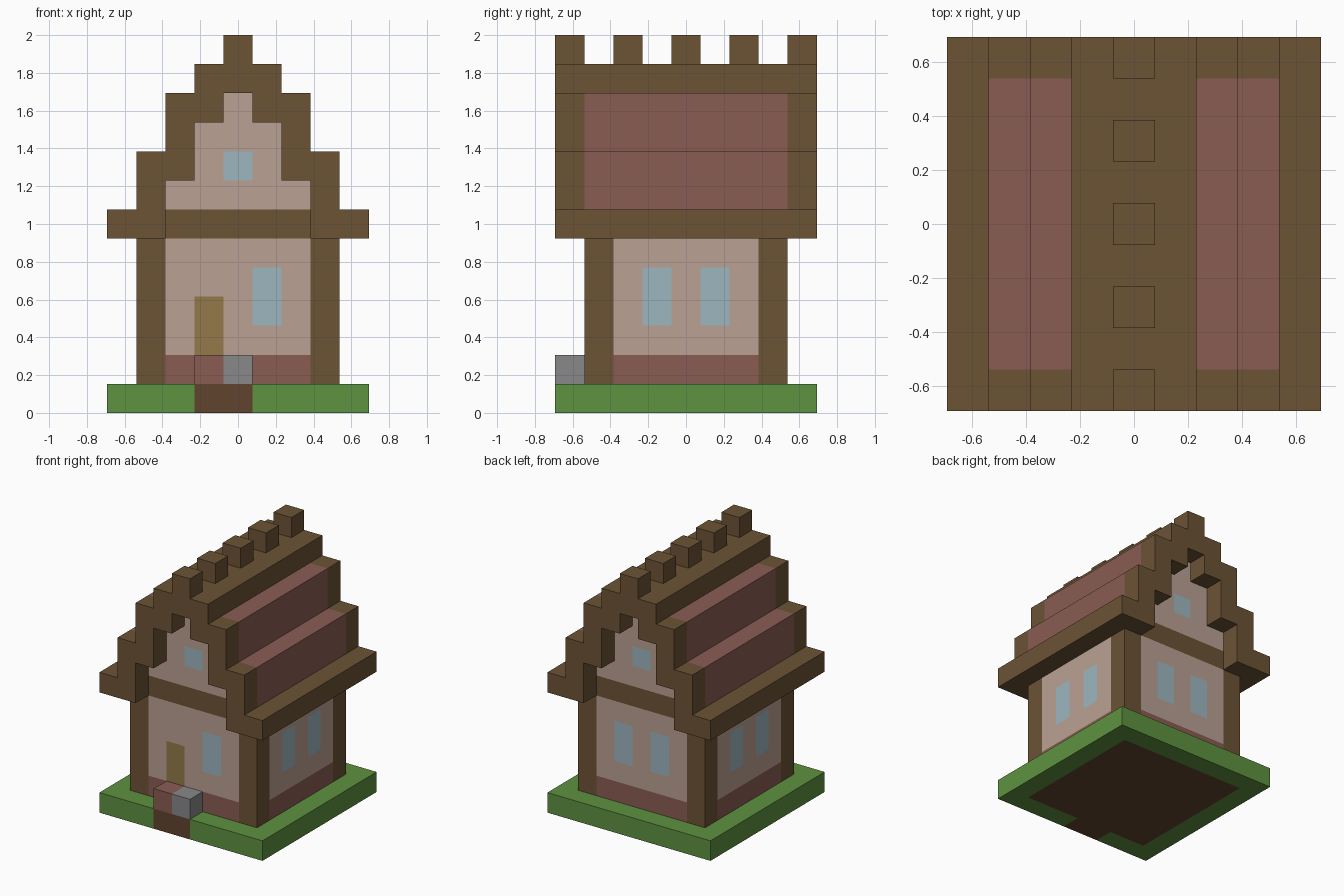
import bpy
import bmesh
from mathutils import Vector

cube = bpy.data.objects.get("Cube")
if cube:
    bpy.data.objects.remove(cube, do_unlink=True)

U = 2 / 13  # size of one building block; all parts are laid out in blocks


def material(name, rgb):
    """Flat material from a 0-255 display colour."""
    lin = [((c / 255 + 0.055) / 1.055) ** 2.4 for c in rgb] + [1]
    m = bpy.data.materials.new(name)
    m.use_nodes = True
    m.diffuse_color = lin
    bsdf = m.node_tree.nodes["Principled BSDF"]
    bsdf.inputs["Base Color"].default_value = lin
    bsdf.inputs["Roughness"].default_value = 1
    return m


timber = material("timber brown", (108, 83, 53))
tile = material("brick red", (138, 92, 83))
plaster = material("plaster", (186, 161, 147))
glass = material("window blue", (157, 182, 191))
door = material("door wood", (147, 122, 74))
stone = material("stone grey", (136, 136, 138))
grass = material("grass green", (94, 146, 64))
dirt = material("dirt brown", (96, 68, 45))


def finish(name, bm, mats, cuts=(), rule=None):
    """Slice the mesh at block lines, colour faces by rule, make the object."""
    for axis, values in enumerate(cuts):
        normal = Vector([float(i == axis) for i in range(3)])
        for v in values:
            bmesh.ops.bisect_plane(bm, geom=bm.verts[:] + bm.edges[:] + bm.faces[:],
                                   plane_co=normal * v, plane_no=normal)
    bmesh.ops.recalc_face_normals(bm, faces=bm.faces)
    if rule:
        for f in bm.faces:
            f.material_index = mats.index(rule(f.calc_center_median(), f.normal))
    bmesh.ops.scale(bm, vec=(U, U, U), verts=bm.verts)
    me = bpy.data.meshes.new(name)
    bm.to_mesh(me)
    bm.free()
    for m in mats:
        me.materials.append(m)
    ob = bpy.data.objects.new(name, me)
    bpy.context.collection.objects.link(ob)
    return ob


def extrude_y(name, pts, y0, y1, mats, **kw):
    """Extrude an (x, z) outline from y0 to y1."""
    bm = bmesh.new()
    face = bm.faces.new([bm.verts.new((x, y0, z)) for x, z in pts])
    ext = bmesh.ops.extrude_face_region(bm, geom=[face], use_keep_orig=True)
    moved = [g for g in ext["geom"] if isinstance(g, bmesh.types.BMVert)]
    bmesh.ops.translate(bm, vec=(0, y1 - y0, 0), verts=moved)
    return finish(name, bm, mats, **kw)


def box(name, x, y, z, mats, **kw):
    pts = [(x[0], z[0]), (x[1], z[0]), (x[1], z[1]), (x[0], z[1])]
    return extrude_y(name, pts, y[0], y[1], mats, **kw)


def mirror(ob, x=True, y=False):
    m = ob.modifiers.new("Mirror", "MIRROR")
    m.use_axis = (x, y, False)


# Ground slab with a dirt underside and path
def ground_rule(c, n):
    path = -1.5 < c.x < 0.5 and c.y < -3.5
    under = n.z < -0.5 and max(abs(c.x), abs(c.y)) < 3.5
    return dirt if path or under else grass


box("ground", (-4.5, 4.5), (-4.5, 4.5), (0, 1), [grass, dirt],
    cuts=[(-3.5, -1.5, 0.5, 3.5), (-3.5, 3.5)], rule=ground_rule)

# Front steps
box("brick_step", (-1.5, -0.5), (-4.5, -3.5), (1, 2), [tile])
box("stone_step", (-0.5, 0.5), (-4.5, -3.5), (1, 2), [stone])


# Walls: corner posts, brick footing, plaster, windows and door
def wall_rule(c, n):
    if abs(n.z) > 0.5 or min(abs(c.x), abs(c.y)) > 2.5:
        return timber
    if c.z < 2:
        return tile
    along = c.x if abs(n.y) > 0.5 else c.y
    door_column = n.y < -0.5 and along < 0
    if 0.5 < abs(along) < 1.5:
        if door_column:
            return door if c.z < 4 else plaster
        if 3 < c.z < 5:
            return glass
    return plaster


lines = (-2.5, -1.5, -0.5, 0.5, 1.5, 2.5)
box("walls", (-3.5, 3.5), (-3.5, 3.5), (1, 6), [timber, tile, plaster, glass, door],
    cuts=[lines, lines, (2, 3, 4, 5)], rule=wall_rule)


# Stepped gables with a timber beam and an attic window
def gable_rule(c, n):
    if c.z < 7:
        return timber
    return glass if abs(c.x) < 0.5 and 8 < c.z < 9 and abs(n.y) > 0.5 else plaster


half = [(2.5, 6), (2.5, 8), (1.5, 8), (1.5, 10), (0.5, 10), (0.5, 11)]
outline = half + [(-x, z) for x, z in reversed(half)]
extrude_y("gables", outline, -3.5, 3.5, [timber, plaster, glass],
          cuts=[(-0.5, 0.5), (), (7, 8, 9)], rule=gable_rule)

# Roof: eaves, tiled steps, stepped edge boards and ridge
mirror(box("eaves", (2.5, 4.5), (-4.5, 4.5), (6, 7), [timber]))
mirror(box("lower_roof_tiles", (2.5, 3.5), (-3.5, 3.5), (7, 9), [tile]))
mirror(box("upper_roof_tiles", (1.5, 2.5), (-3.5, 3.5), (8, 11), [tile]))
board = [(3.5, 7), (3.5, 9), (2.5, 9), (2.5, 11), (0.5, 11),
         (0.5, 10), (1.5, 10), (1.5, 8), (2.5, 8), (2.5, 7)]
mirror(extrude_y("roof_edge_boards", board, -4.5, -3.5, [timber]), y=True)
box("ridge_beam", (-1.5, 1.5), (-4.5, 4.5), (11, 12), [timber])

# Ridge blocks
for i in range(5):
    y = 2 * i - 4
    box(f"ridge_block_{i + 1}", (-0.5, 0.5), (y - 0.5, y + 0.5), (12, 13), [timber])
